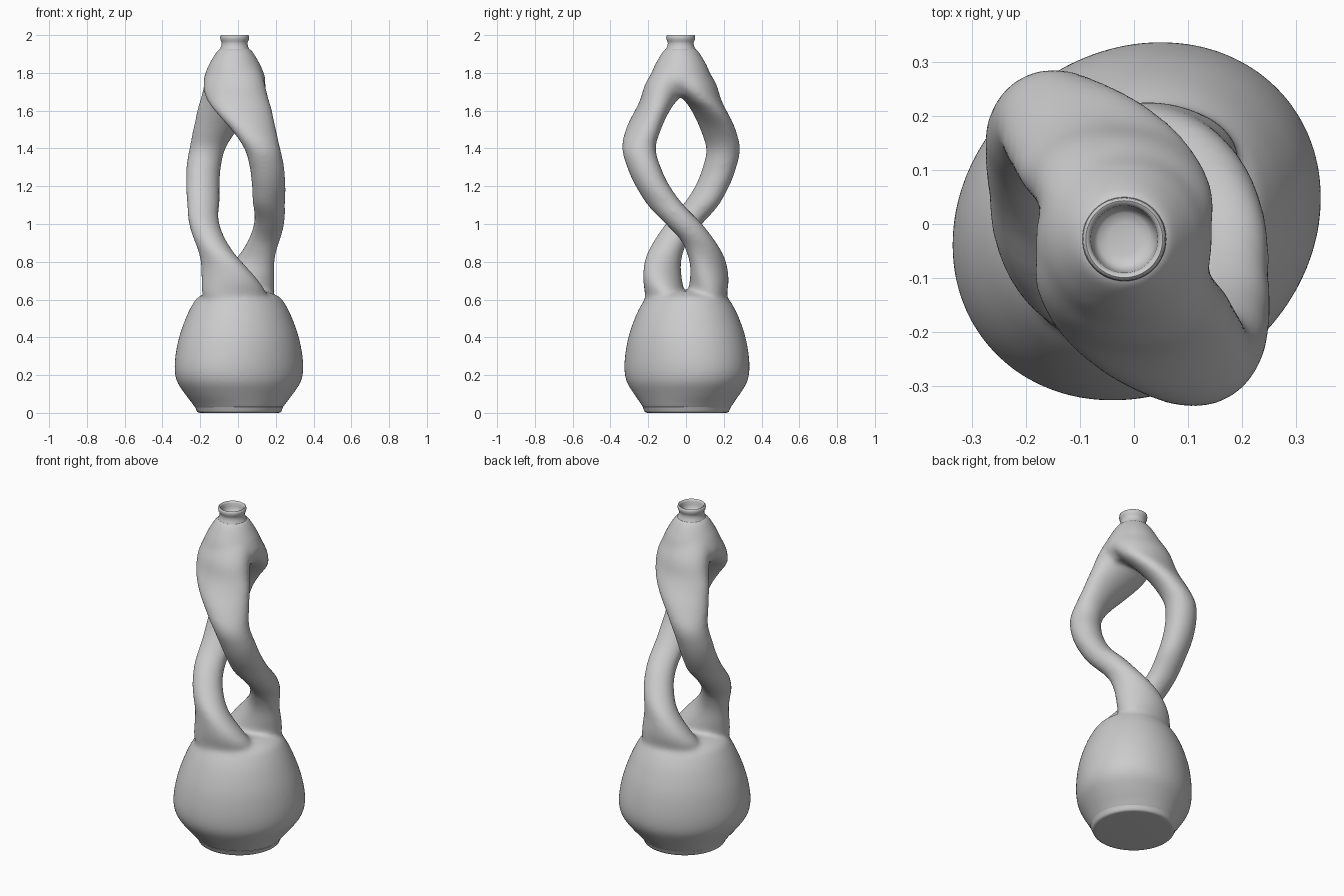
import bpy, bmesh, math
from mathutils import Vector

cube = bpy.data.objects.get("Cube")
if cube:
    bpy.data.objects.remove(cube)

clay = bpy.data.materials.new("grey clay")
clay.use_nodes = True
GREY = (0.6, 0.6, 0.6, 1)
clay.diffuse_color = GREY
clay.node_tree.nodes["Principled BSDF"].inputs["Base Color"].default_value = GREY


def spline(keys, steps=6):
    """Catmull-Rom through rows of numbers."""
    rows = []
    last = len(keys) - 1
    for i in range(last):
        p = [keys[max(0, min(last, i + k))] for k in (-1, 0, 1, 2)]
        for s in range(steps):
            t = s / steps
            rows.append([b + 0.5 * t * (c - a + t * (2*a - 5*b + 4*c - d + t * (3*(b - c) + d - a)))
                         for a, b, c, d in zip(*p)])
    return rows + [list(keys[-1])]


def axis(z):
    """The centre line leans slightly from base to neck."""
    return Vector((-0.018, -0.028, 0)) * max(0, min(1, (z - 0.7) / 0.75))


def loft(bm, rings, sides=64):
    """Skin a stack of horizontal ellipses: centre, half widths, turn."""
    loops = []
    for centre, a, b, turn in rings:
        c, s = math.cos(turn), math.sin(turn)
        loop = []
        for i in range(sides):
            w = math.tau * i / sides
            u, v = a * math.cos(w), b * math.sin(w)
            loop.append(bm.verts.new(centre + Vector((u*c - v*s, u*s + v*c, 0))))
        loops.append(loop)
    for lo, hi in zip(loops, loops[1:]):
        for i in range(sides):
            j = (i + 1) % sides
            bm.faces.new((lo[i], lo[j], hi[j], hi[i]))
    bm.faces.new(loops[0][::-1])
    bm.faces.new(loops[-1])


def finish(name, bm):
    mesh = bpy.data.meshes.new(name)
    bm.to_mesh(mesh)
    bm.free()
    obj = bpy.data.objects.new(name, mesh)
    bpy.context.collection.objects.link(obj)
    mesh.materials.append(clay)
    return obj


# Rounded lower bowl: height, long and short half widths
bowl = [(.012, .222, .222), (.04, .242, .238), (.06, .26, .248), (.1, .296, .27), (.16, .341, .301),
        (.22, .358, .312), (.3, .353, .311), (.4, .33, .297), (.5, .293, .266),
        (.57, .259, .232), (.615, .225, .196), (.645, .15, .13)]
# Twisting strand: height, distance from axis, angle, tangential and radial half widths, lean
strand = [(.5, .08, 90, .12, .1, 20), (.56, .1, 85, .15, .105, 20), (.63, .114, 80, .17, .104, 17),
          (.7, .13, 71, .152, .102, 11), (.8, .147, 54, .118, .086, 2), (.9, .157, 30, .093, .083, 0),
          (1, .171, 0, .097, .081, 0), (1.1, .197, -28, .1, .081, 0), (1.2, .235, -42, .097, .083, 0),
          (1.3, .261, -50, .097, .084, 0), (1.4, .266, -57, .1, .085, 0),
          (1.5, .222, -63, .125, .086, -3), (1.6, .157, -73, .155, .09, -7),
          (1.66, .115, -82, .165, .1, -9), (1.74, .068, -92, .166, .118, -10),
          (1.82, .028, -92, .14, .113, -10), (1.88, .005, -92, .103, .1, -10)]
# Shoulder where the strands meet again: height, radius
shoulder = [(1.68, .12), (1.75, .164), (1.82, .147), (1.87, .122), (1.9, .104), (1.92, .09), (1.932, .079)]

bm = bmesh.new()
loft(bm, [(Vector((.005, .005, z)), a, b, math.radians(39)) for z, a, b in spline(bowl)])
for half_turn in (0, math.pi):
    rings = []
    for z, r, angle, tangent, radial, lean in spline(strand):
        t = math.radians(angle) + half_turn
        centre = axis(z) + Vector((r * math.cos(t), r * math.sin(t), z))
        rings.append((centre, radial, tangent, t + math.radians(lean)))
    loft(bm, rings)
loft(bm, [(axis(z) + Vector((0, 0, z)), r, r, 0) for z, r in spline(shoulder)])
body = finish("twisted_body", bm)

# Fuse the overlapping volumes and soften the joins
fuse = body.modifiers.new("Fuse", 'REMESH')
fuse.mode = 'VOXEL'
fuse.voxel_size = 0.01
fuse.use_smooth_shade = True
soften = body.modifiers.new("Soften", 'SMOOTH')
soften.factor = 0.5
soften.iterations = 26


def lathe(name, profile, centre):
    """Turned part from a (radius, height) profile; the ends are capped."""
    bm = bmesh.new()
    loft(bm, [(centre + Vector((0, 0, z)), r, r, 0) for r, z in profile])
    obj = finish(name, bm)
    bpy.ops.object.select_all(action='DESELECT')
    obj.select_set(True)
    bpy.context.view_layer.objects.active = obj
    bpy.ops.object.shade_smooth_by_angle(angle=math.radians(50))


# Neck ring with a hollow mouth
lathe("neck", [(.09, 1.895), (.085, 1.912), (.078, 1.926), (.071, 1.941), (.068, 1.955), (.07, 1.966),
               (.075, 1.975), (.077, 1.988), (.075, 1.997), (.071, 2), (.066, 1.998), (.062, 1.988),
               (.06, 1.97), (.056, 1.953), (.048, 1.944), (.03, 1.94), (.005, 1.939)], axis(2))

# Flat foot
lathe("foot", [(.2, 0), (.214, .001), (.222, .005), (.226, .014), (.231, .026), (.234, .032), (.22, .04)],
      Vector((.006, .004, 0)))
